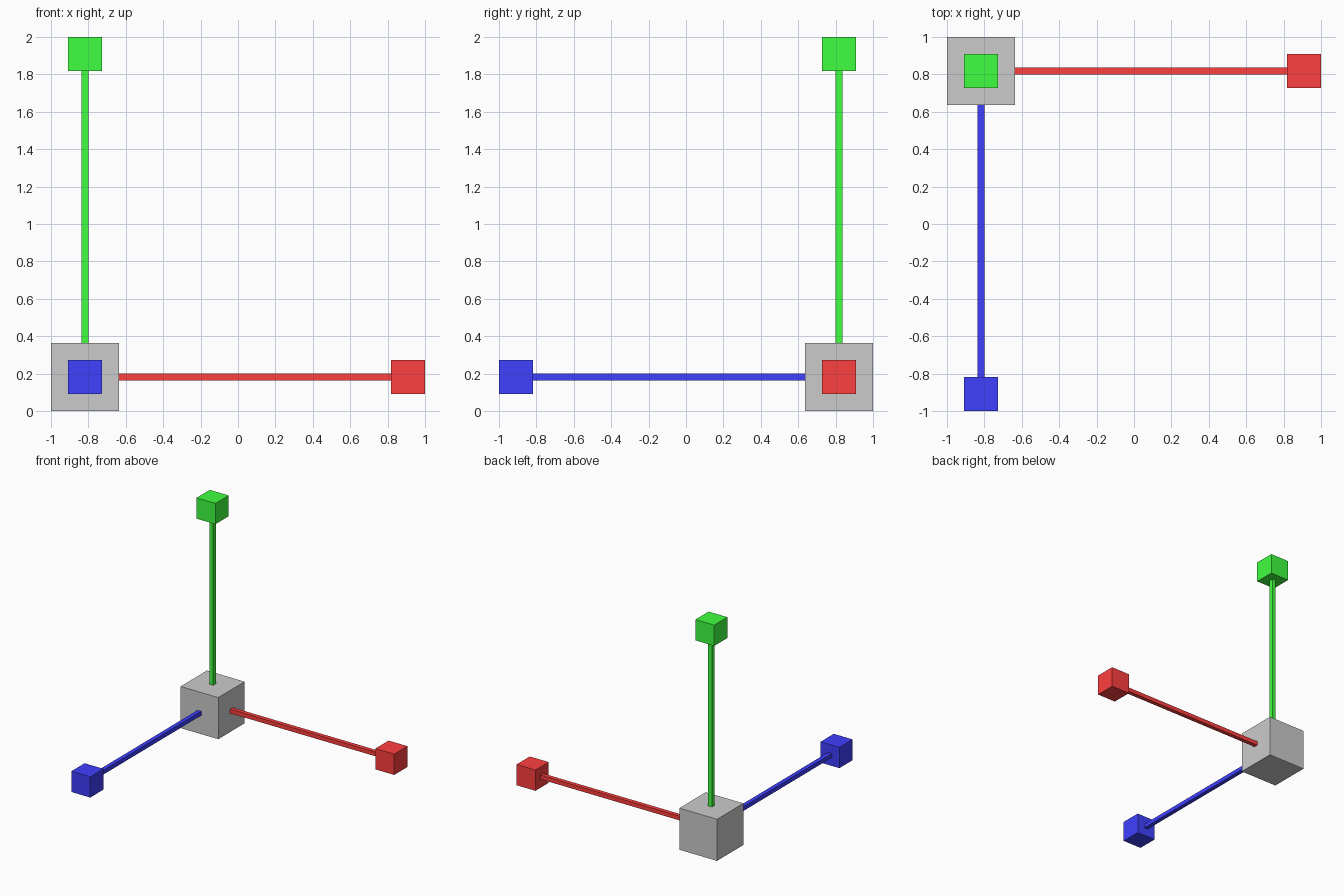
import bpy
from mathutils import Vector

if "Cube" in bpy.data.objects:
    bpy.data.objects.remove(bpy.data.objects["Cube"])

U = 2 / 11                                  # edge of an end cube
CORNER = Vector((-1 + U, 1 - U, U))         # centre of the hub


def box(name, centre, size, material=None):
    bpy.ops.mesh.primitive_cube_add(size=1, location=centre)
    ob = bpy.context.object
    ob.name = name
    ob.scale = size
    bpy.ops.object.transform_apply(location=False, rotation=False, scale=True)
    if material:
        ob.data.materials.append(material)
    return ob


# grey hub cube
box("hub", CORNER, (2 * U, 2 * U, 2 * U))

# one square rod and end cube per axis
axes = [
    ("red", Vector((1, 0, 0)), (1, 0.05, 0.05, 1)),
    ("blue", Vector((0, -1, 0)), (0.05, 0.05, 1, 1)),
    ("green", Vector((0, 0, 1)), (0.05, 1, 0.05, 1)),
]
for name, d, colour in axes:
    mat = bpy.data.materials.new(name)
    mat.diffuse_color = colour
    mat.use_nodes = True
    mat.node_tree.nodes["Principled BSDF"].inputs["Base Color"].default_value = mat.diffuse_color
    start, end = U, 9 * U                   # hub face to end cube
    size = [(end - start) if abs(c) > 0.5 else 0.2 * U for c in d]
    box(name + "_rod", CORNER + d * (start + end) / 2, size, mat)
    box(name + "_end_cube", CORNER + d * 9.5 * U, (U, U, U), mat)
